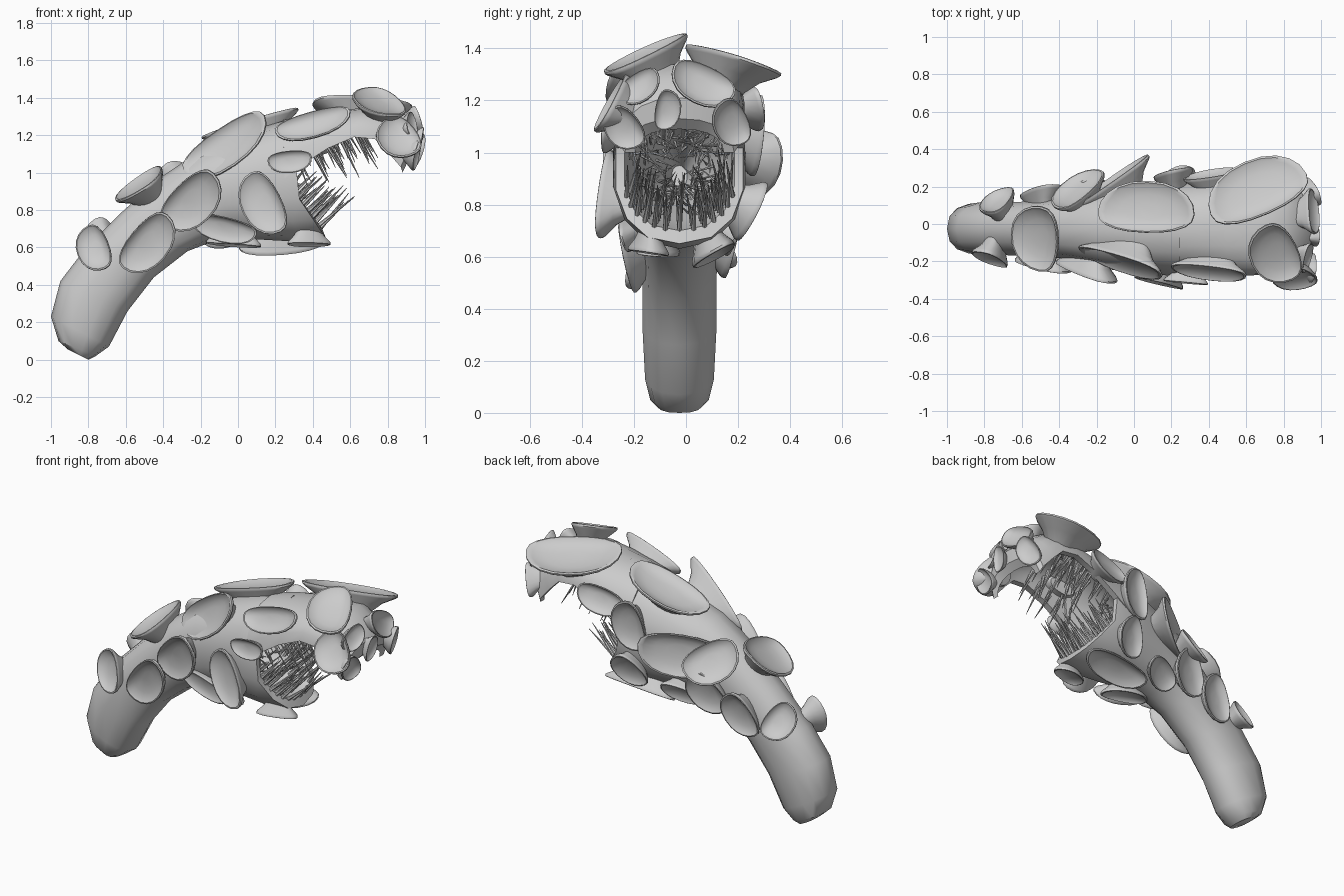
import bpy, bmesh, math, random
from mathutils import Vector, Matrix
from mathutils.bvhtree import BVHTree

if "Cube" in bpy.data.objects:
    bpy.data.objects.remove(bpy.data.objects["Cube"])

random.seed(4)
YC = -0.025
X, Y, Z = Vector((1, 0, 0)), Vector((0, 1, 0)), Vector((0, 0, 1))
grey = bpy.data.materials.new("stone grey")
grey.diffuse_color = (0.6, 0.6, 0.6, 1)
grey.use_nodes = True
grey.node_tree.nodes["Principled BSDF"].inputs["Base Color"].default_value = grey.diffuse_color


def finish(bm, name, angle=35):
    bmesh.ops.recalc_face_normals(bm, faces=bm.faces)
    me = bpy.data.meshes.new(name)
    bm.to_mesh(me)
    bm.free()
    ob = bpy.data.objects.new(name, me)
    bpy.context.collection.objects.link(ob)
    me.materials.append(grey)
    bpy.ops.object.select_all(action='DESELECT')
    ob.select_set(True)
    bpy.context.view_layer.objects.active = ob
    bpy.ops.object.shade_smooth_by_angle(angle=math.radians(angle))
    return ob


def loft(bm, rings):
    rows = [[bm.verts.new(p) for p in r] for r in rings]
    for a, b in zip(rows, rows[1:]):
        n = len(a)
        for i in range(n):
            j = (i + 1) % n
            bm.faces.new((a[i], a[j], b[j], b[i]))
    return rows


def ring_point(t, s, b, w, th):
    # th = 0 at the crown, pi at the belly
    c, sn = math.cos(th), math.sin(th)
    e = t if c >= 0 else b
    k = abs(c) ** 0.9
    return Vector((s[0] + (e[0] - s[0]) * k, YC + w * math.copysign(abs(sn) ** 0.85, sn),
                   s[1] + (e[1] - s[1]) * k))


def ring(tx, tz, bx, bz, w, s=None, n=14):
    s = s or ((tx + bx) / 2, (tz + bz) / 2)
    return [ring_point((tx, tz), s, (bx, bz), w, 2 * math.pi * i / n) for i in range(n)]


# bent neck swelling into the head, then lip, mouth lining and throat
bm = bmesh.new()
rows = loft(bm, [
    ring(-0.91, 0.055, -0.80, 0.00, 0.085), ring(-0.96, 0.10, -0.76, 0.02, 0.115),
    ring(-1.00, 0.23, -0.69, 0.07, 0.135),
    ring(-0.95, 0.42, -0.59, 0.26, 0.145), ring(-0.82, 0.59, -0.45, 0.44, 0.145),
    ring(-0.62, 0.79, -0.27, 0.58, 0.15), ring(-0.42, 0.97, -0.14, 0.63, 0.17),
    ring(-0.20, 1.12, 0.00, 0.65, 0.21), ring(0.02, 1.21, 0.16, 0.64, 0.24),
    ring(0.22, 1.27, 0.34, 0.63, 0.26, (0.20, 0.95)),
    ring(0.40, 1.32, 0.47, 0.65, 0.25, (0.28, 0.93)),
    ring(0.40, 1.28, 0.45, 0.70, 0.215, (0.28, 0.93)),
    ring(0.20, 1.18, 0.20, 0.74, 0.18, (0.13, 0.95)),
    ring(-0.05, 1.04, -0.02, 0.86, 0.07), ring(-0.2, 0.95, -0.18, 0.87, 0.03)])
bm.faces.new(rows[0])
bm.faces.new(rows[-1])
body = finish(bm, "neck_and_head")

# hooked upper jaw: arcs given as crown x, z / edge x, z / half width
arcs = [(0.24, 1.28, 0.25, 0.97, 0.255), (0.36, 1.31, 0.34, 1.04, 0.25), (0.50, 1.33, 0.48, 1.13, 0.25),
        (0.66, 1.345, 0.62, 1.19, 0.25), (0.80, 1.34, 0.73, 1.18, 0.245), (0.90, 1.28, 0.80, 1.11, 0.24),
        (0.95, 1.21, 0.87, 1.03, 0.23), (0.94, 1.13, 0.88, 1.00, 0.21)]
bm = bmesh.new()
shells = []
for d in (0, 0.04):
    shells.append([[ring_point((cx - d * (cx > 0.85), cz - d), (ex, ez), (ex, ez), w - d,
                               math.pi * (i / 10 - 0.5)) for i in range(11)] for cx, cz, ex, ez, w in arcs])
rows = loft(bm, [o + list(reversed(i)) for o, i in zip(*shells)])
for r in (rows[0], rows[-1]):
    for i in range(10):
        bm.faces.new((r[i], r[i + 1], r[20 - i], r[21 - i]))
hood = finish(bm, "upper_jaw", 30)

# surface used to seat the scales
bm = bmesh.new()
bm.from_mesh(body.data)
bm.from_mesh(hood.data)
surface = BVHTree.FromBMesh(bm)
bm.free()


def scale_plate(bm, u, v, a, b, ang, axes, tilt=14):
    # dished half-moon plate on a tapering stem, its front end leaning outwards
    p, q, view = axes
    start = p * u + q * v + view * 2 + (Y * YC if abs(view.y) else Vector())
    hit, nor, _, _ = surface.ray_cast(start, -view, 1.25 if view.x else 4)
    if hit is None:
        near = start - view * (1.05 if view.x else 1.75)
        hit, nor, _, _ = surface.find_nearest(near)
    if nor.dot(view) < 0:
        nor = -nor
    n = (nor + view * (0.25 if view.z > 0.5 and u < 0 else 0.6)).normalized()
    d = p * math.cos(ang) + q * math.sin(ang)
    lx = (d - n * d.dot(n)).normalized()
    if lx.dot(X + Z * 0.5) < 0:
        lx = -lx
    ly = n.cross(lx)
    lean = Matrix.Rotation(math.radians(-tilt), 3, ly)
    lx, n = lean @ lx, lean @ n
    if ly.z > 0:                      # straighter side looks upwards
        ly = -ly
    m, k = 20, min(1, b / 0.09)
    prof = ((0.4, -0.09), (0.7, -0.01), (0.96, 0.03), (1.0, 0.04), (0.995, 0.05), (0.94, 0.052),
            (0.87, 0.042), (0.6, 0.027), (0.3, 0.02))
    rings = []
    for r, h in prof:
        pts = []
        for i in range(m):
            t = 2 * math.pi * i / m
            c, s = math.cos(t), math.sin(t)
            y = 1.25 * s if s > 0 else 0.75 * math.copysign(abs(s) ** 0.8, s)
            pts.append(hit + lx * (a * r * math.copysign(abs(c) ** 0.9, c)) + ly * (b * r * y)
                       + n * (h * k + 0.01))
        rings.append(pts)
    rows = loft(bm, rings)
    bm.faces.new(rows[0])
    bm.faces.new(rows[-1])


# scales: two coordinates on the side they face, half length, half width, angle, lean
front = [(-.74, .59, .13, .09, -65, 8), (-.49, .64, .19, .11, 50, 10), (-.25, .87, .20, .12, 45, 10),
         (-.05, 1.14, .27, .12, 27, 16), (.41, 1.25, .21, .08, 12, 5),
         (.28, 1.07, .12, .06, 5, 5), (.16, .84, .18, .11, -62, 18), (-.06, .63, .18, .07, -12, 6),
         (.87, 1.17, .13, .11, -60, 22)]
back = [(.42, 1.17, .15, .08, 10, 5), (.20, 1.07, .16, .10, 75, 16), (.22, .80, .13, .09, 60, 14),
        (-.09, .97, .25, .13, 5, 28), (-.28, .76, .15, .11, 55, 14), (-.50, .67, .15, .10, 60, 12),
        (-.08, .71, .13, .08, 30, 12)]
top = [(.08, .05, .27, .14, -4, 6), (.67, .14, .28, .16, 25, 6), (.77, -.13, .18, .13, 115, -14),
       (-.27, .14, .17, .12, 75, 10), (-.70, .08, .12, .09, 95, 16), (-.47, -.07, .18, .15, 80, 0)]
under = [(.23, .10, .23, .09, 5, -6), (.38, -.15, .12, .07, 20, 4), (-.02, -.12, .15, .08, -10, 10)]
nose = [(-.22, 1.11, .09, .07, -55, 10), (-.08, 1.17, .08, .05, 80, 5), (.06, 1.26, .13, .08, -25, 8),
        (.17, 1.13, .10, .07, -60, 10), (-.17, 1.25, .09, .06, 30, 8)]
for name, rows, axes in (("front_scales", front, (X, Z, -Y)), ("back_scales", back, (X, Z, Y)),
                         ("top_scales", top, (X, Y, Z)), ("under_scales", under, (X, Y, -Z)),
                         ("nose_scales", nose, (Y, Z, X))):
    bm = bmesh.new()
    for u, v, a, b, ang, tilt in rows:
        scale_plate(bm, u, v, a, b, math.radians(ang), axes, tilt)
    finish(bm, name, 40)


def tooth(bm, base, direction, length, r):
    d = (Vector(direction) + Vector([random.uniform(-.14, .14) for _ in range(3)])).normalized()
    mat = Matrix.Translation(base + d * length * 0.45) @ d.to_track_quat('Z', 'Y').to_matrix().to_4x4()
    bmesh.ops.create_cone(bm, cap_ends=True, segments=6, radius1=r, radius2=r * 0.15, depth=length, matrix=mat)


# lower teeth slant up and forwards in rows
bm = bmesh.new()
for k in range(4):
    f = k / 3
    for i in range(13):
        th = math.pi * (0.62 + 0.76 * i / 12)
        p = ring_point((.4, 1.28), (.29 - .12 * f, .93), (.44 - .2 * f, .70 + .03 * f), .215 - .03 * f, th)
        tooth(bm, p, (0.75, (YC - p.y) * 0.4, 0.75), random.uniform(.17, .27), .0115)
finish(bm, "lower_teeth")

# upper teeth hang from the palate
bm = bmesh.new()
for k in range(5):
    x = 0.30 + 0.08 * k
    for i in range(11):
        th = math.pi * (i / 10 - 0.5) * 0.85
        p = ring_point((x, 1.27 + 0.03 * k / 4), (x, 1.06 + 0.13 * k / 4), (x, 1), .21, th)
        tooth(bm, p, (0.4, (YC - p.y) * 0.8, -0.9), random.uniform(.16, .27), .011)
finish(bm, "upper_teeth")

# small dense teeth round the throat
bm = bmesh.new()
for k in range(9):
    f = k / 8
    for i in range(18):
        p = ring_point((.18 - .25 * f, 1.17 - .14 * f), (.14 - .2 * f, .95), (.18 - .22 * f, .75 + .11 * f),
                       .175 - .105 * f, 2 * math.pi * (i + 0.5 * (k % 2)) / 18)
        tooth(bm, p, (0.08, YC - p.y, 0.95 - p.z), .11 - .03 * f, .006)
finish(bm, "throat_teeth")
